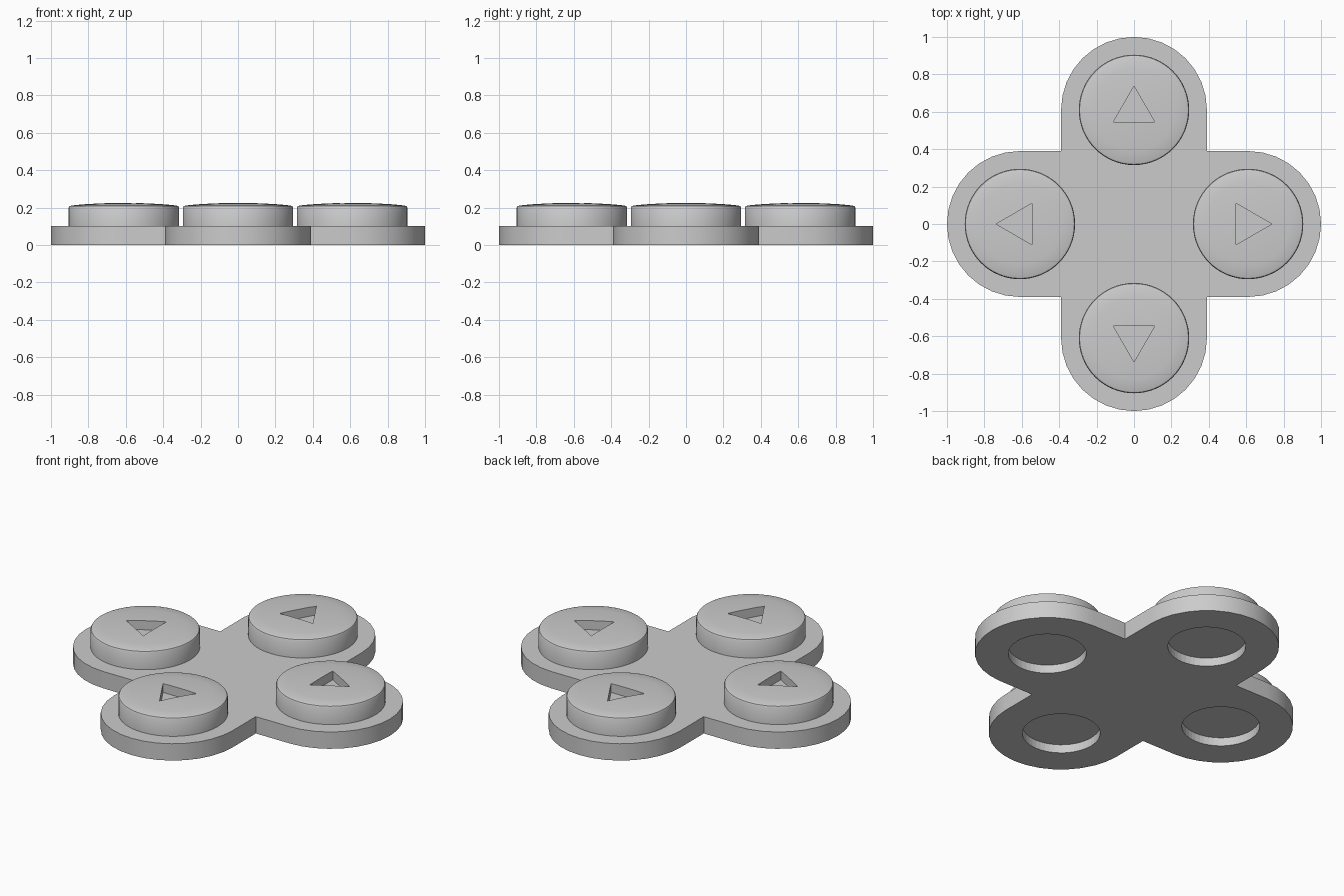
import bpy, bmesh
from math import cos, sin, pi, radians
from mathutils import Matrix, Vector

cube = bpy.data.objects.get("Cube")
if cube:
    bpy.data.objects.remove(cube, do_unlink=True)

ARM = 0.61       # distance from the middle to each button
LOBE = 0.39      # half width of an arm
BASE_TOP = 0.10

grey = bpy.data.materials.new("mid_grey")
grey.use_nodes = True
colour = (0.6, 0.6, 0.6, 1)
grey.diffuse_color = colour
grey.node_tree.nodes["Principled BSDF"].inputs["Base Color"].default_value = colour


def finish(bm, name):
    bmesh.ops.recalc_face_normals(bm, faces=bm.faces)
    mesh = bpy.data.meshes.new(name)
    bm.to_mesh(mesh)
    bm.free()
    mesh.materials.append(grey)
    ob = bpy.data.objects.new(name, mesh)
    bpy.context.collection.objects.link(ob)
    return ob


def prism(name, outline, z0, z1):
    bm = bmesh.new()
    face = bm.faces.new([bm.verts.new((x, y, z0)) for x, y in outline])
    up = bmesh.ops.extrude_face_region(bm, geom=[face])["geom"]
    bmesh.ops.translate(bm, vec=(0, 0, z1 - z0),
                        verts=[v for v in up if isinstance(v, bmesh.types.BMVert)])
    return finish(bm, name)


def circle(r, n, cx=0, cy=0, start=0):
    return [(cx + r * cos(start + 2 * pi * i / n), cy + r * sin(start + 2 * pi * i / n))
            for i in range(n)]


def cut(ob, cutter):
    mod = ob.modifiers.new("cut", "BOOLEAN")
    mod.operation = "DIFFERENCE"
    mod.solver = "EXACT"
    mod.object = cutter
    cutter.hide_render = True
    cutter.hide_set(True)


def smooth(ob):
    bpy.ops.object.select_all(action="DESELECT")
    ob.select_set(True)
    bpy.context.view_layer.objects.active = ob
    bpy.ops.object.shade_smooth_by_angle(angle=radians(30))


# Cross-shaped base: four round-ended arms joined at inner corners
outline = []
for k in range(4):
    turn = Matrix.Rotation(k * pi / 2, 2)
    arm = [(ARM + LOBE * cos(a), LOBE * sin(a))
           for a in (-pi / 2 + pi * i / 16 for i in range(17))]
    outline += [tuple(turn @ Vector(p)) for p in arm + [(LOBE, LOBE)]]
base = prism("base", outline, 0, BASE_TOP)

# Domed button profile, as radius and height
profile = [(0.295, BASE_TOP - 0.01), (0.295, 0.2), (0.291, 0.207), (0.28, 0.211),
           (0.22, 0.217), (0.15, 0.221), (0.08, 0.224)]
SIDES = 64

names = ["left_button", "back_button", "right_button", "front_button"]
for k, name in enumerate(names):
    a = k * pi / 2
    cx, cy = ARM * cos(a), ARM * sin(a)

    # Round recess under the base
    cut(base, prism(name + "_recess_cutter", circle(0.21, 48, cx, cy), -0.05, 0.05))

    # Button body
    bm = bmesh.new()
    rings = [[bm.verts.new((x, y, z)) for x, y in circle(r, SIDES, cx, cy)]
             for r, z in profile]
    for low, high in zip(rings, rings[1:]):
        for i in range(SIDES):
            j = (i + 1) % SIDES
            bm.faces.new((low[i], low[j], high[j], high[i]))
    bm.faces.new(rings[0])
    bm.faces.new(rings[-1])
    button = finish(bm, name)

    # Sunken arrow pointing outwards
    cut(button, prism(name + "_arrow_cutter", circle(0.127, 3, cx, cy, a), 0.17, 0.3))
    smooth(button)

smooth(base)
